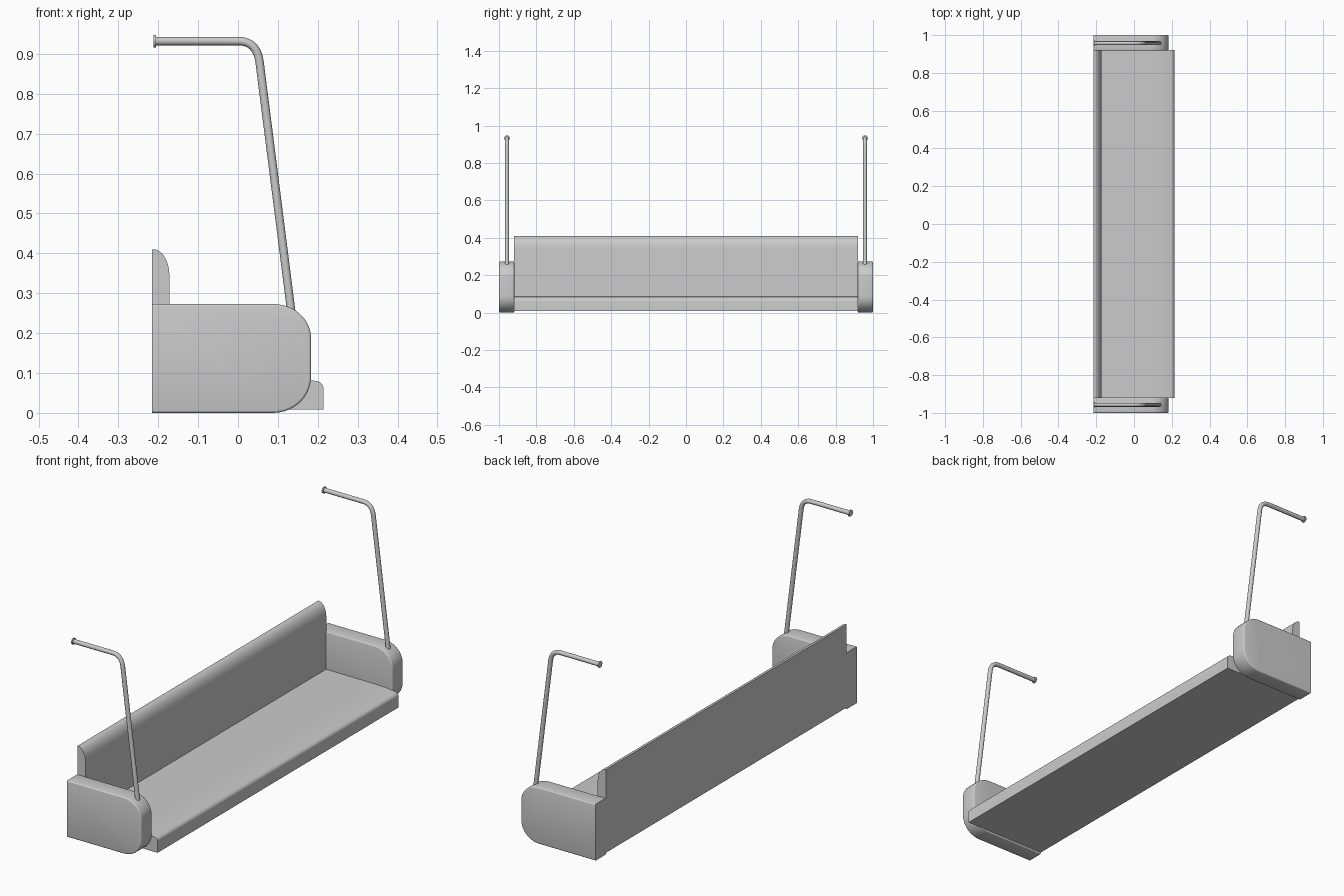
import bpy, bmesh, math
from mathutils import Vector

if "Cube" in bpy.data.objects:
    bpy.data.objects.remove(bpy.data.objects["Cube"])

grey = bpy.data.materials.new("light grey")
grey.diffuse_color = (0.6, 0.6, 0.6, 1)
grey.use_nodes = True
grey.node_tree.nodes["Principled BSDF"].inputs["Base Color"].default_value = grey.diffuse_color


def arc(cx, cz, rx, rz, a0, a1, n=8):
    """Points on an ellipse arc, angles in degrees."""
    return [(cx + rx * math.cos(math.radians(a0 + (a1 - a0) * i / n)),
             cz + rz * math.sin(math.radians(a0 + (a1 - a0) * i / n))) for i in range(n + 1)]


def smooth(ob, angle=40):
    bpy.ops.object.select_all(action='DESELECT')
    ob.select_set(True)
    bpy.context.view_layer.objects.active = ob
    bpy.ops.object.shade_smooth_by_angle(angle=math.radians(angle))


def extrude(name, profile, y0, y1, bevel=0):
    """Extrude an x-z profile along y."""
    bm = bmesh.new()
    face = bm.faces.new([bm.verts.new((x, y0, z)) for x, z in profile])
    ret = bmesh.ops.extrude_face_region(bm, geom=[face])
    for v in ret["geom"]:
        if isinstance(v, bmesh.types.BMVert):
            v.co.y = y1
    bmesh.ops.recalc_face_normals(bm, faces=bm.faces)
    if bevel:
        rim = [e for e in bm.edges if abs(e.verts[0].co.y - e.verts[1].co.y) < 1e-6
               and max(v.co.x for v in e.verts) > -0.2]
        bmesh.ops.bevel(bm, geom=rim, offset=bevel, segments=3, profile=0.5, affect='EDGES')
    me = bpy.data.meshes.new(name)
    bm.to_mesh(me)
    bm.free()
    me.materials.append(grey)
    ob = bpy.data.objects.new(name, me)
    bpy.context.collection.objects.link(ob)
    smooth(ob)
    return ob


def tube(name, pts, r):
    """Round bar following a path of points."""
    cu = bpy.data.curves.new(name, 'CURVE')
    cu.dimensions = '3D'
    cu.bevel_depth = r
    cu.bevel_resolution = 4
    cu.use_fill_caps = True
    sp = cu.splines.new('POLY')
    sp.points.add(len(pts) - 1)
    for p, c in zip(sp.points, pts):
        p.co = (*c, 1)
    cu.materials.append(grey)
    ob = bpy.data.objects.new(name, cu)
    bpy.context.collection.objects.link(ob)
    bpy.ops.object.select_all(action='DESELECT')
    ob.select_set(True)
    bpy.context.view_layer.objects.active = ob
    bpy.ops.object.convert(target='MESH')
    smooth(bpy.context.object)


# Seat slab with softened front edge
extrude("seat", [(-0.215, 0.008), (0.214, 0.008)] + arc(0.194, 0.062, 0.02, 0.018, 0, 80, 6)
        + [(0.15, 0.087), (0.10, 0.089), (-0.215, 0.09)], -0.92, 0.92)

# Backrest with rounded top front
extrude("backrest", [(-0.215, 0.008), (-0.172, 0.008)]
        + arc(-0.212, 0.345, 0.04, 0.065, 0, 90) + [(-0.215, 0.41)], -0.92, 0.92)

for side, s in (("left", -1), ("right", 1)):
    # End block with large rounded front corners
    extrude(side + "_end_block", [(-0.215, 0)] + arc(0.088, 0.09, 0.095, 0.09, -90, 0, 10)
            + arc(0.088, 0.188, 0.095, 0.085, 0, 90, 10) + [(-0.215, 0.273)],
            s * 0.918, s * 1.0, 0.006)

    # Bent pole: leaning upright, curved shoulder, horizontal arm
    y = s * 0.957
    a, b, c = Vector((0.054, 0.88)), Vector((0.047, 0.932)), Vector((0.0, 0.932))
    bend = []
    for i in range(11):
        t = i / 10
        p = a * (1 - t) ** 2 + b * 2 * t * (1 - t) + c * t * t
        bend.append((p.x, y, p.y))
    tube(side + "_pole", [(0.134, y, 0.25)] + bend + [(-0.208, y, 0.932)], 0.0105)

    # Flared mounting flange at the arm end
    tube(side + "_flange", [(-0.212, y, 0.932), (-0.206, y, 0.932)], 0.0155)
